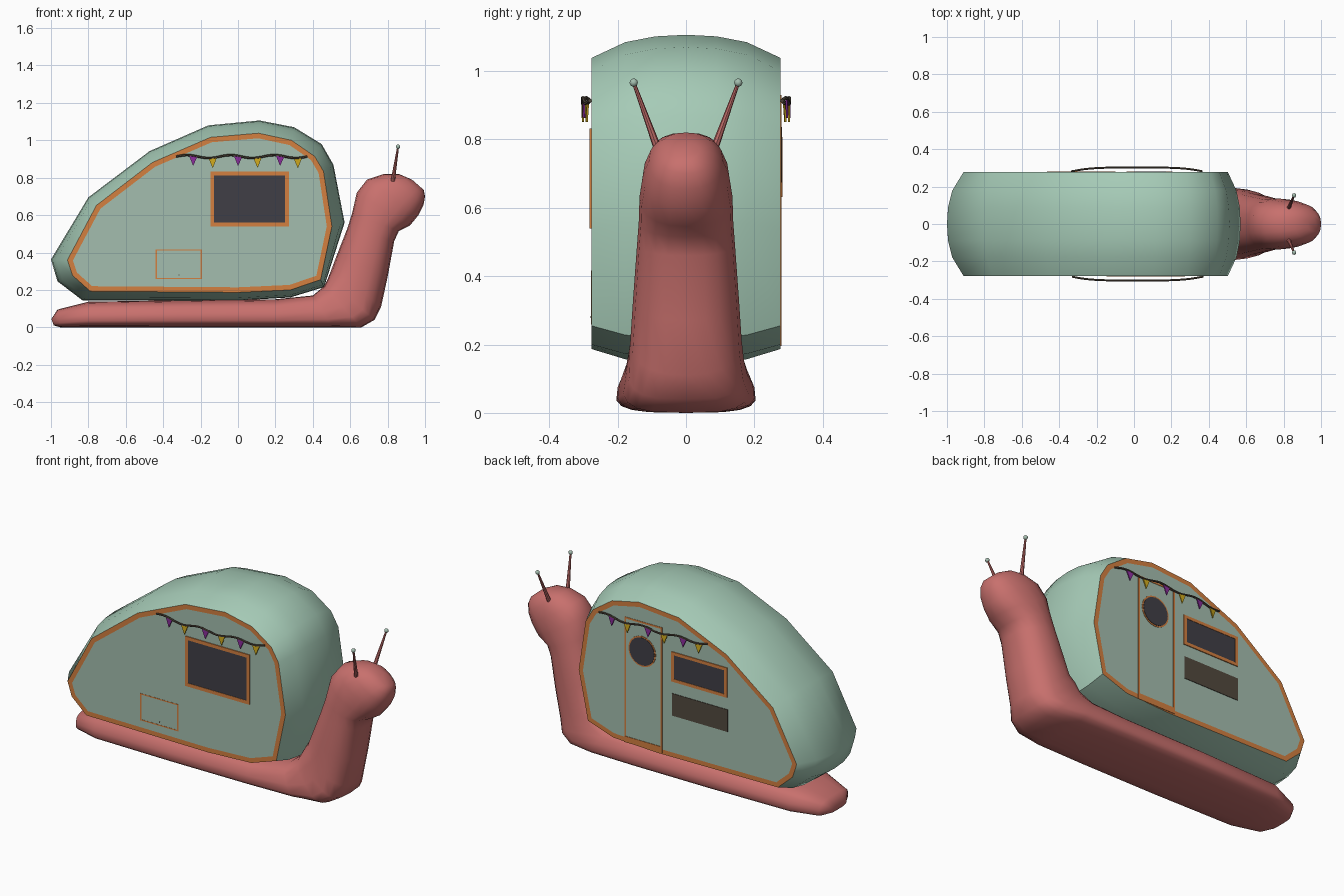
import bpy, bmesh, math
from mathutils import Vector

if "Cube" in bpy.data.objects:
    bpy.data.objects.remove(bpy.data.objects["Cube"])


def material(name, r, g, b):
    m = bpy.data.materials.new(name)
    lin = [(c / 255 / 12.92) if c < 11 else ((c / 255 + 0.055) / 1.055) ** 2.4 for c in (r, g, b)]
    m.diffuse_color = (*lin, 1)
    m.use_nodes = True
    m.node_tree.nodes["Principled BSDF"].inputs["Base Color"].default_value = m.diffuse_color
    return m


SKIN = material("red skin", 200, 112, 109)
SHELL = material("shell green", 166, 203, 183)
SIDE = material("side green", 164, 190, 175)
TRIM = material("orange trim", 212, 128, 64)
GLASS = material("dark glass", 64, 63, 70)
BROWN = material("dark brown", 82, 73, 62)
ROPE = material("rope", 84, 74, 62)
PURPLE = material("purple flag", 138, 45, 155)
YELLOW = material("yellow flag", 210, 172, 30)


def finish(name, bm, mats, angle=40):
    bmesh.ops.recalc_face_normals(bm, faces=bm.faces[:])
    me = bpy.data.meshes.new(name)
    bm.to_mesh(me)
    bm.free()
    for m in mats:
        me.materials.append(m)
    me.shade_smooth()
    me.set_sharp_from_angle(angle=math.radians(angle))
    ob = bpy.data.objects.new(name, me)
    bpy.context.collection.objects.link(ob)
    return ob


def loft(bm, rings):
    """Skin a list of point rings, returning the two end caps."""
    vs = [[bm.verts.new(p) for p in r] for r in rings]
    n = len(vs[0])
    for a, b in zip(vs, vs[1:]):
        for i in range(n):
            j = (i + 1) % n
            bm.faces.new((a[i], a[j], b[j], b[i]))
    return [bm.faces.new(vs[0]), bm.faces.new(vs[-1])]


def tube(bm, pts, radii, n=8):
    rings = []
    for i, p in enumerate(pts):
        d = (pts[min(i + 1, len(pts) - 1)] - pts[max(i - 1, 0)]).normalized()
        u = d.cross(Vector((0, 1, 0.01))).normalized()
        v = d.cross(u)
        rings.append([p + radii[i] * (u * math.cos(k * math.tau / n) + v * math.sin(k * math.tau / n))
                      for k in range(n)])
    loft(bm, rings)


def box(bm, x0, x1, z0, z1, s, depth):
    """Thin plate lying on the side wall; s = -1 front, 1 back."""
    loft(bm, [[(x, s * y, z) for x, z in ((x0, z0), (x1, z0), (x1, z1), (x0, z1))]
              for y in (W - 0.001, W + depth)])


def plate(name, x0, x1, z0, z1, s, mat, depth=0.003):
    bm = bmesh.new()
    box(bm, x0, x1, z0, z1, s, depth)
    finish(name, bm, [mat])


def frame(name, x0, x1, z0, z1, t, s, depth=0.005):
    bm = bmesh.new()
    for r in ((x0, x1, z0, z0 + t), (x0, x1, z1 - t, z1),
              (x0, x0 + t, z0 + t, z1 - t), (x1 - t, x1, z0 + t, z1 - t)):
        box(bm, *r, s, depth)
    finish(name, bm, [TRIM])


W = 0.277  # half width of the shell

# Camper shell: matching profiles for the middle and the side walls
outer = [(-1, .363), (-.8, .695), (-.473, .942), (-.158, 1.08), (.115, 1.106), (.30, 1.07), (.447, .98),
         (.51, .87), (.57, .56), (.46, .215), (.28, .16), (0, .143), (-.83, .143), (-.965, .246)]
inner = [(-.912, .36), (-.757, .652), (-.457, .882), (-.147, 1.016), (.11, 1.038), (.286, 1.0), (.41, .914),
         (.457, .834), (.502, .54), (.442, .255), (.28, .2), (0, .187), (-.79, .193), (-.885, .278)]
rings = []
for y, t in ((-W, 0), (-.178, .68), (-.09, .93), (0, 1), (.09, .93), (.178, .68), (W, 0)):
    rings.append([(a + (c - a) * t, y, b + (d - b) * t) for (a, b), (c, d) in zip(inner, outer)])
bm = bmesh.new()
caps = loft(bm, rings)
bmesh.ops.recalc_face_normals(bm, faces=bm.faces[:])
for cap in caps:
    cap.material_index = 1
    ring = bmesh.ops.inset_region(bm, faces=[cap], thickness=0.027, use_even_offset=True)
    for f in ring["faces"]:
        f.material_index = 2
finish("camper_shell", bm, [SHELL, SIDE, TRIM], 48)

# Snail body: (underside x,z, topside x,z, half width, flare)
spine = [(-.985, .01, -.998, .045, .07, 0), (-.95, 0, -.965, .095, .135, .1), (-.8, 0, -.8, .137, .19, .1),
         (-.3, 0, -.3, .145, .20, .1), (.2, 0, .2, .15, .20, .1), (.5, 0, .40, .17, .195, .12),
         (.66, 0, .46, .22, .18, .1), (.73, .04, .48, .26, .17, .03), (.765, .11, .50, .31, .163, 0),
         (.80, .27, .53, .39, .155, 0), (.835, .46, .585, .53, .143, 0), (.86, .515, .61, .61, .138, 0),
         (.92, .545, .635, .72, .136, 0), (.965, .60, .69, .79, .126, 0), (.992, .655, .78, .82, .108, 0),
         (1.0, .70, .86, .82, .08, 0), (.993, .735, .93, .79, .04, 0)]
N = 20
rings = []
for ax, az, bx, bz, w, k in spine:
    ring = []
    e = 0.6 if az < 0.05 else 0.85
    for i in range(N):
        a = math.tau * i / N
        c, s = math.cos(a), math.sin(a)
        u = math.copysign(abs(c) ** e, c)
        y = w * math.copysign(abs(s) ** e, s) * (1 - k * u)
        ring.append(((ax + bx) / 2 + (bx - ax) / 2 * u, y, (az + bz) / 2 + (bz - az) / 2 * u))
    rings.append(ring)
bm = bmesh.new()
loft(bm, rings)
finish("snail_body", bm, [SKIN], 60)

# Eye stalks and eyes
for s, side in ((-1, "right"), (1, "left")):
    tip = Vector((.856, s * .153, .966))
    bm = bmesh.new()
    tube(bm, [Vector((.825, s * .08, .765)), tip], [.012, .005])
    finish(side + "_eye_stalk", bm, [SKIN])
    bm = bmesh.new()
    bmesh.ops.create_uvsphere(bm, u_segments=10, v_segments=8, radius=.012)
    bmesh.ops.translate(bm, verts=bm.verts[:], vec=tip)
    finish(side + "_eye", bm, [SIDE])

# Front side: window and luggage hatch
frame("front_window_frame", -.147, .272, .54, .832, .02, -1)
plate("front_window_glass", -.13, .255, .557, .815, -1, GLASS)
frame("luggage_hatch", -.44, -.193, .258, .417, .007, -1, .001)
plate("hatch_lock", -.318, -.312, .277, .283, -1, BROWN, .002)

# Back side: window, lower panel and door with porthole
frame("back_window_frame", -.462, -.10, .632, .807, .018, 1)
plate("back_window_glass", -.447, -.115, .647, .792, 1, GLASS)
plate("back_lower_panel", -.465, -.105, .432, .562, 1, BROWN)
frame("door_outline", -.04, .205, .2, .93, .01, 1, .002)
plate("door_sill", -.04, .205, .195, .23, 1, TRIM, .003)
for name, r, d, mat in (("porthole_rim", .089, .002, TRIM), ("porthole_glass", .081, .004, GLASS)):
    bm = bmesh.new()
    loft(bm, [[(.09 + r * math.cos(i * math.tau / 20), y, .755 + r * math.sin(i * math.tau / 20))
               for i in range(20)] for y in (W - .001, W + d)])
    finish(name, bm, [mat])

# Bunting on both sides (the back one is the front one turned round)
for s, side in ((-1, "front"), (1, "back")):
    def spot(x, dz=0.0, dy=0.0):
        y = .281 + .021 * max(0, 1 - ((x - .018) / .35) ** 4) + dy
        z = .913 + .008 * math.sin((x + .33) * 27) + dz
        return Vector((x if s < 0 else .035 - x, s * y, z))
    bm = bmesh.new()
    tube(bm, [spot(-.33 + .7 * i / 40) for i in range(41)], [.006] * 41, 6)
    finish(side + "_bunting_rope", bm, [ROPE])
    for i, x in enumerate((-.24, -.135, 0, .105, .225, .32)):
        bm = bmesh.new()
        loft(bm, [[spot(x - .023, 0, d), spot(x + .023, 0, d), spot(x, -.055, d)] for d in (-.003, .003)])
        finish(f"{side}_flag_{i + 1}", bm, [YELLOW if i % 2 else PURPLE])
